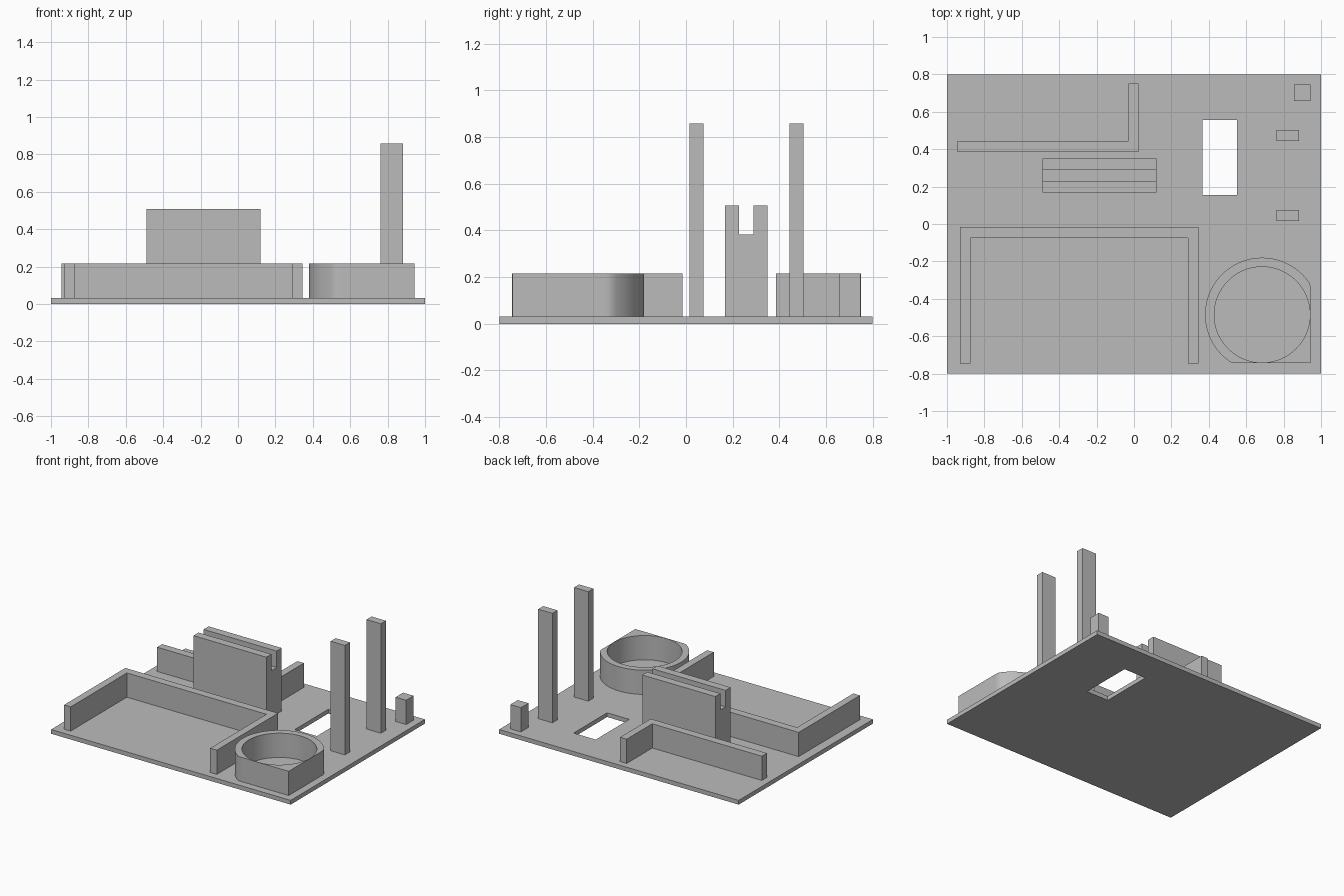
import bpy, bmesh
from math import cos, sin, pi, radians
from mathutils import Vector

if "Cube" in bpy.data.objects:
    bpy.data.objects.remove(bpy.data.objects["Cube"], do_unlink=True)

grey = bpy.data.materials.new("plain grey")
grey.use_nodes = True
colour = (0.5, 0.5, 0.5, 1)
grey.diffuse_color = colour
grey.node_tree.nodes["Principled BSDF"].inputs["Base Color"].default_value = colour

FLOOR, WALL, POST = 0.032, 0.215, 0.858


def extrude(name, faces, direction):
    """Extrude a flat sheet, given as lists of 3D corners, into a solid."""
    bm = bmesh.new()
    for corners in faces:
        bm.faces.new([bm.verts.new(c) for c in corners])
    bmesh.ops.remove_doubles(bm, verts=bm.verts, dist=1e-5)
    top = bmesh.ops.extrude_face_region(bm, geom=bm.faces[:], use_keep_orig=True)
    moved = [v for v in top["geom"] if isinstance(v, bmesh.types.BMVert)]
    bmesh.ops.translate(bm, verts=moved, vec=Vector(direction))
    bmesh.ops.recalc_face_normals(bm, faces=bm.faces)
    mesh = bpy.data.meshes.new(name)
    bm.to_mesh(mesh)
    bm.free()
    mesh.materials.append(grey)
    obj = bpy.data.objects.new(name, mesh)
    bpy.context.collection.objects.link(obj)
    return obj


def upright(name, outline, z0, z1):
    return extrude(name, [[(x, y, z0) for x, y in outline]], (0, 0, z1 - z0))


def rect(x0, x1, y0, y1):
    return [(x0, y0), (x1, y0), (x1, y1), (x0, y1)]


def frame(name, outer, inner, z0, z1):
    """Solid between two outlines with matching corner counts."""
    n = len(outer)
    quads = []
    for i in range(n):
        j = (i + 1) % n
        quads.append([(*p, z0) for p in (outer[i], outer[j], inner[j], inner[i])])
    return extrude(name, quads, (0, 0, z1 - z0))


# Base plate with its rectangular opening
frame("base_plate", rect(-1, 1, -0.8, 0.8), rect(0.365, 0.55, 0.155, 0.555), 0, FLOOR)

# Three-sided tray wall, open to the front
upright("tray_wall", [(-0.93, -0.745), (-0.875, -0.745), (-0.875, -0.075),
                      (0.29, -0.075), (0.29, -0.745), (0.345, -0.745),
                      (0.345, -0.015), (-0.93, -0.015)], FLOOR, WALL)

# Angled rear wall
upright("rear_corner_wall", [(-0.945, 0.385), (0.025, 0.385), (0.025, 0.75),
                             (-0.03, 0.75), (-0.03, 0.445), (-0.945, 0.445)], FLOOR, WALL)

# Slotted holder, a side profile swept along x
profile = [(0.168, FLOOR), (0.35, FLOOR), (0.35, 0.507), (0.29, 0.507),
           (0.29, 0.383), (0.228, 0.383), (0.228, 0.507), (0.168, 0.507)]
extrude("slotted_holder", [[(-0.49, y, z) for y, z in profile]], (0.61, 0, 0))

# Tall posts and the small corner block
for name, y in (("front_post", 0.015), ("rear_post", 0.443)):
    upright(name, rect(0.763, 0.882, y, y + 0.06), FLOOR, POST)
upright("corner_block", rect(0.855, 0.943, 0.658, 0.747), FLOOR, WALL)

# Round cup with flat right and front sides meeting in a square corner
CX, CY, OUTER, INNER, FLAT, STEPS = 0.685, -0.485, 0.305, 0.256, 0.259, 96
outer, inner = [], []
for i in range(STEPS):
    a = 2 * pi * i / STEPS
    reach = FLAT / max(cos(a), -sin(a), 0.01)
    in_corner = cos(a) > 0 and sin(a) < 0
    r = reach if in_corner else min(OUTER, reach)
    outer.append((CX + r * cos(a), CY + r * sin(a)))
    inner.append((CX + INNER * cos(a), CY + INNER * sin(a)))
cup = frame("round_cup", outer, inner, FLOOR, WALL)
bpy.ops.object.select_all(action="DESELECT")
cup.select_set(True)
bpy.context.view_layer.objects.active = cup
bpy.ops.object.shade_smooth_by_angle(angle=radians(25))
